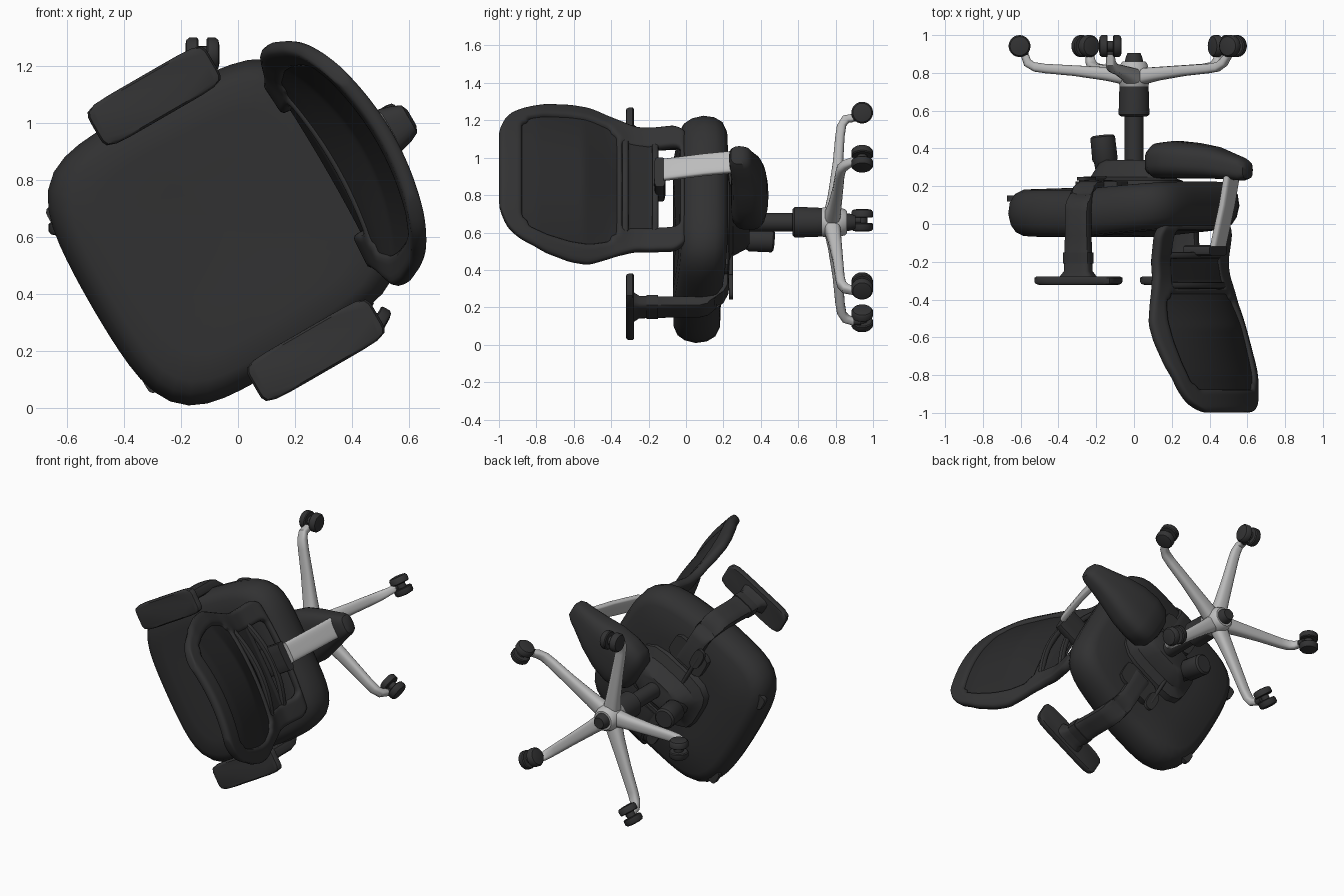
import bpy, bmesh, math
from mathutils import Vector as V, Matrix

if "Cube" in bpy.data.objects:
    bpy.data.objects.remove(bpy.data.objects["Cube"])

# Chair frame: local x = towards the back, y = sideways, z = chair "up" (world -y)
C, S = math.cos(math.radians(30)), math.sin(math.radians(30))
M = Matrix(((C, -S, 0, 0), (0, 0, -1, 0), (S, C, 0, 0.655), (0, 0, 0, 1)))


def material(name, r, g, b):
    m = bpy.data.materials.new(name)
    m.diffuse_color = (r, g, b, 1)
    m.use_nodes = True
    m.node_tree.nodes["Principled BSDF"].inputs["Base Color"].default_value = m.diffuse_color
    return m


DARK = material("dark plastic", 0.033, 0.033, 0.034)
FABRIC = material("seat fabric", 0.031, 0.031, 0.032)
MESH = material("back mesh", 0.024, 0.024, 0.025)
SILVER = material("silver metal", 0.5, 0.5, 0.5)


def finish(bm, name, mat, angle=40):
    bmesh.ops.recalc_face_normals(bm, faces=bm.faces)
    me = bpy.data.meshes.new(name)
    bm.to_mesh(me)
    bm.free()
    me.materials.append(mat)
    me.polygons.foreach_set("use_smooth", [True] * len(me.polygons))
    me.set_sharp_from_angle(angle=math.radians(angle))
    ob = bpy.data.objects.new(name, me)
    bpy.context.collection.objects.link(ob)
    ob.matrix_world = M
    return ob


def loft(name, mat, sections, e=2, n=24, warp=None, angle=40):
    """Skin superellipse sections, each (centre, half axis, half axis)."""
    bm = bmesh.new()
    rings = []
    for c, a, b in sections:
        ring = []
        for i in range(n):
            t = 2 * math.pi * (i + 0.5) / n
            x, y = math.cos(t), math.sin(t)
            r = (abs(x) ** e + abs(y) ** e) ** (-1 / e)
            p = V(c) + V(a) * x * r + V(b) * y * r
            ring.append(bm.verts.new(warp(p) if warp else p))
        rings.append(ring)
    for r0, r1 in zip(rings, rings[1:]):
        for i in range(n):
            j = (i + 1) % n
            bm.faces.new((r0[i], r0[j], r1[j], r1[i]))
    bm.faces.new(rings[0])
    bm.faces.new(rings[-1])
    return finish(bm, name, mat, angle)


def turned(name, mat, base, axis, profile, n=24):
    """Round part: profile of (distance along axis, radius)."""
    ax = V(axis).normalized()
    p = ax.orthogonal().normalized()
    q = ax.cross(p)
    return loft(name, mat, [(V(base) + ax * d, p * r, q * r) for d, r in profile], 2, n)


def lerp(table, x):
    for (x0, y0), (x1, y1) in zip(table, table[1:]):
        if x <= x1:
            f = (x - x0) / (x1 - x0)
            return y0 + (y1 - y0) * f
    return table[-1][1]


# Seat cushion: stacked outlines, bowed at the front, lowered towards the back
def seat_warp(p):
    k = max(0, p.x + 0.1)
    if p.x < 0:
        p.x *= 1 + .06 * (1 - (p.y / .5) ** 2)
    p.y *= 1 - 0.13 * k
    p.z += -0.09 * k - 0.02 * max(0, -p.x - 0.35)
    return p


SEAT = [(0.02, .06), (.4, .062), (.7, .07), (.86, .066), (.93, .047), (.975, .01), (1, -.05),
        (.985, -.11), (.94, -.155), (.86, -.18), (.5, -.19)]
loft("seat", FABRIC, [((-.05, 0, u), (.51 * k, 0, 0), (0, .52 * k, 0)) for k, u in SEAT],
     5, 64, seat_warp, 60)

# Backrest surface, as a function of sideways fraction t and height u
WIDTH = [(0, .34), (.05, .385), (.15, .38), (.27, .38), (.4, .43), (.52, .48), (.62, .48),
         (.75, .455), (.88, .40), (.95, .35), (.985, .29), (1, .23)]
LEAN = [(0, .40), (.1, .375), (.2, .35), (.3, .37), (.4, .43), (.55, .52), (.8, .575), (1, .60)]
WRAP = [(0, .25), (.2, .08), (.3, .15), (.42, .45), (.55, .62), (.8, .5), (1, .5)]


def back_sheet(name, mat, tmax, u0, u1, shift, thick, hole=None, nt=28, nu=32):
    bm = bmesh.new()
    rows = []
    for j in range(nu + 1):
        u = u0 + (u1 - u0) * j / nu
        row = []
        for i in range(nt + 1):
            s = tmax * (2 * i / nt - 1) * lerp(WIDTH, u)
            row.append(bm.verts.new((lerp(LEAN, u) - lerp(WRAP, u) * s * s + shift, s, u)))
        rows.append(row)
    for j in range(nu):
        for i in range(nt):
            if hole and hole(abs(2 * (i + .5) / nt - 1), u0 + (u1 - u0) * (j + .5) / nu):
                continue
            bm.faces.new((rows[j][i], rows[j][i + 1], rows[j + 1][i + 1], rows[j + 1][i]))
    ob = finish(bm, name, mat, 180)
    so = ob.modifiers.new("thickness", 'SOLIDIFY')
    so.thickness, so.offset = thick, 0
    su = ob.modifiers.new("rounding", 'SUBSURF')
    su.levels = su.render_levels = 1
    return ob


def openings(t, u):
    corner = abs(u - .63) / .255
    mesh_area = corner < 1 and t < .80 - .12 * corner ** 6
    return mesh_area or (.04 < u < .34 and t < .66)


back_sheet("back_frame", DARK, 1, 0, 1, 0, .055, openings)
back_sheet("back_mesh_panel", MESH, .85, .34, .92, -.005, .02)
back_sheet("lumbar_panel", MESH, .70, .17, .34, .015, .015)
for u, out in ((.165, .07), (.325, .06)):
    sec = []
    for i in range(13):
        s = -.28 + .56 * i / 12
        bow = out * (1 - (s / .28) ** 2)
        sec.append(((lerp(LEAN, u) - .005 + bow, s, u), (.018, 0, 0), (0, 0, .018)))
    loft("lumbar_bar", DARK, sec, 3, 12)

# Rear support arm: rounded housing, silver upright and bracket
HOUSING = [(.12, -.33, .05, .04), (.135, -.33, .11, .07), (.18, -.335, .16, .095), (.27, -.34, .175, .10),
           (.38, -.335, .165, .095), (.5, -.325, .125, .085), (.6, -.305, .09, .07),
           (.67, -.29, .07, .06), (.70, -.285, .055, .045), (.71, -.28, .03, .02)]
loft("support_housing", DARK, [((b, .01, u), (0, w, 0), (0, 0, h)) for b, u, w, h in HOUSING], 3, 32)
loft("support_upright", SILVER, [((b, .02, u), (.021, 0, 0), (0, .064, 0))
                                 for b, u in ((.61, -.26), (.58, -.1), (.525, .12))], 4, 32, None, 70)
loft("upright_bracket", DARK, [((b, .01, .14), (0, .09, 0), (0, 0, .03)) for b in (.36, .52)], 5)

# Armrests, left and right sit slightly apart along the seat
for m, pb, half in ((-1, .01, .25), (1, -.035, .24)):
    loft("arm_pad", DARK, [((pb, m * .528, u), (half * k, 0, 0), (0, .082 * k, 0))
                           for k, u in ((.9, .322), (.97, .317), (1, .305), (1, .285), (.95, .278))], 7, 40)
    loft("arm_post", DARK, [((pb, m * s, u), (w, 0, 0), (0, m * .035 * a, .035 * c))
                            for s, u, w, a, c in ((.53, .285, .10, 1.6, 0), (.53, .25, .075, 1.1, 0),
                                                  (.53, .06, .07, 1, 0), (.53, -.07, .07, 1, 0),
                                                  (.52, -.13, .07, .9, .5), (.485, -.18, .065, .7, .8),
                                                  (.43, -.2, .06, .2, .8), (.22, -.205, .06, 0, .8))], 5)
    loft("arm_collar", DARK, [((pb, m * .53, u), (.078, 0, 0), (0, .042, 0)) for u in (.15, .21)], 5)
    loft("arm_mount", DARK, [((pb, m * .28, u), (.13, 0, 0), (0, .08, 0)) for u in (-.18, -.225)], 6)
    loft("front_tab", DARK, [((-.53, m * .33, u), (.04, 0, 0), (0, .045, 0)) for u in (-.12, -.15)], 5)

# Tilt mechanism, tension knob and side levers
loft("mechanism", DARK, [((-.02, 0, u), (a, 0, 0), (0, b, 0)) for u, a, b in
                         ((-.17, .27, .2), (-.23, .26, .18), (-.25, .21, .12), (-.32, .17, .09), (-.34, .13, .07))], 4)
turned("tension_knob", DARK, (-.17, 0, -.28), (-.12, 0, -1), [(0, .055), (.05, .06), (.06, .068), (.18, .066), (.19, .055)])
for b, m in ((-.12, -1), (-.1, 1)):
    turned("lever_rod", DARK, (b, m * .1, -.24), (0, m, 0), [(0, .012), (.25, .012)], 10)
    loft("lever_paddle", DARK, [((b, m * .33, u), (.035, 0, 0), (0, .07, 0)) for u in (-.23, -.25)], 3)

# Gas lift and base hub
DOWN = (0, 0, -1)
turned("gas_lift", DARK, (0, 0, -.28), DOWN, [(0, .065), (.04, .065), (.05, .05), (.32, .05)])
turned("lift_sleeve", DARK, (0, 0, -.57), DOWN, [(0, .07), (.01, .082), (.12, .08), (.17, .075)])
turned("base_hub", SILVER, (0, 0, -.72), DOWN, [(0, .07), (.01, .078), (.08, .085), (.13, .07), (.14, .06)])
turned("hub_plug", DARK, (0, 0, -.85), DOWN, [(0, .05), (.03, .045), (.055, .035)])

# Five legs, each with a swivelled twin-wheel caster: (world leg tip x, z), (trail x, z)
UP = V((0, 0, 1))


def to_local(x, z):
    return V((x * C + z * S, z * C - x * S, 0))


LEG = [(.04, -.780, .052, .045), (.15, -.795, .043, .036), (.32, -.812, .036, .028), (.47, -.823, .032, .025),
       (.53, -.832, .030, .025)]
for tip, trail in (((-.578, .01), (-1, 0)), ((-.125, .558), (0, 1)), ((.50, .325), (1, .6)),
                   ((.45, -.365), (.5, .9)), ((-.235, -.53), (-.7, .5))):
    end = to_local(*tip)
    out = end.normalized()
    side = UP.cross(out)
    sec = [(out * r + UP * u, side * w, UP * h) for r, u, w, h in LEG]
    sec.append((out * .565 - UP * .855, side * .026, (UP + out) * .017))
    sec.append((end - UP * .895, side * .022, out * .022))
    loft("base_leg", SILVER, sec, 3, 20)
    trail = to_local(*trail).normalized()
    ax = UP.cross(trail)
    top = end - UP * .89
    mid = end + trail * .028 - UP * .942
    turned("caster_stem", DARK, top, DOWN, [(0, .02), (.045, .02)], 12)
    turned("caster_axle", DARK, mid - ax * .03, ax, [(0, .028), (.06, .028)], 12)
    for m in (-1, 1):
        turned("caster_wheel", DARK, mid + ax * m * .014, ax * m,
               [(0, .052), (.005, .058), (.032, .058), (.042, .050), (.046, .03)], 24)
